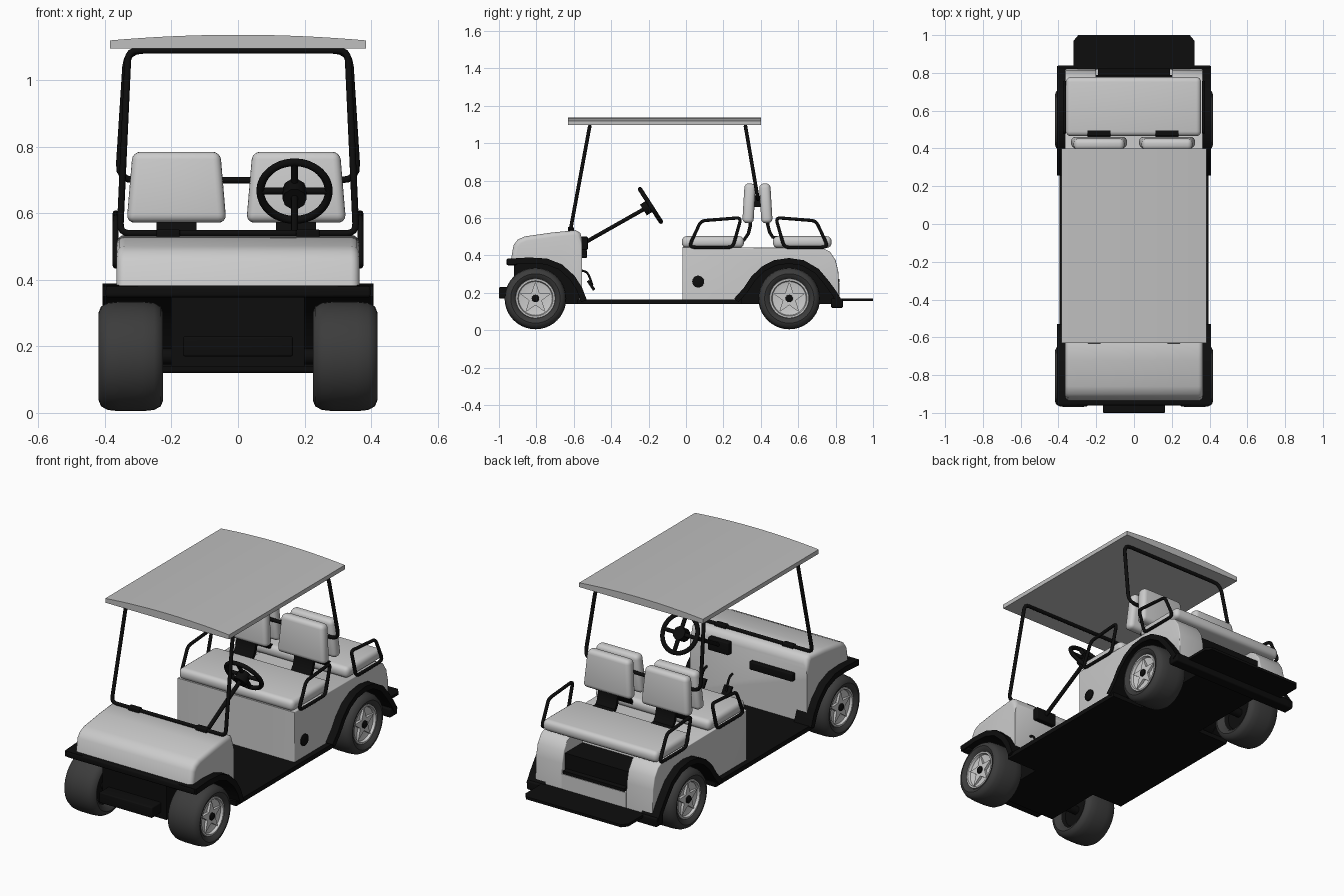
import bpy, bmesh, math
from mathutils import Vector, Matrix

if "Cube" in bpy.data.objects:
    bpy.data.objects.remove(bpy.data.objects["Cube"], do_unlink=True)


def material(name, value):
    m = bpy.data.materials.new(name)
    m.use_nodes = True
    color = (value, value, value, 1)
    m.diffuse_color = color
    m.node_tree.nodes["Principled BSDF"].inputs["Base Color"].default_value = color
    return m


BODY = material("body_light_grey", 0.6)
ROOF = material("roof_grey", 0.52)
BLACK = material("trim_black", 0.004)
TIRE = material("tire_dark_grey", 0.045)


def finish(name, bm, mat, under=None):
    """Turn a bmesh into an object; 'under' colours downward faces."""
    bmesh.ops.recalc_face_normals(bm, faces=bm.faces)
    if under:
        for f in bm.faces:
            f.material_index = int(f.normal.z < -0.15)
    me = bpy.data.meshes.new(name)
    bm.to_mesh(me)
    bm.free()
    me.materials.append(mat)
    if under:
        me.materials.append(under)
    ob = bpy.data.objects.new(name, me)
    bpy.context.collection.objects.link(ob)
    bpy.ops.object.select_all(action='DESELECT')
    ob.select_set(True)
    bpy.context.view_layer.objects.active = ob
    bpy.ops.object.shade_smooth_by_angle(angle=math.radians(40))
    return ob


def bevel(bm, edges, width):
    bmesh.ops.bevel(bm, geom=edges, offset=width, segments=4, profile=0.5,
                    affect='EDGES', clamp_overlap=True)


def box(name, lo, hi, mat, round_=0.0, taper=1.0, lean=0.0):
    bm = bmesh.new()
    bmesh.ops.create_cube(bm, size=1)
    lo, hi = Vector(lo), Vector(hi)
    for v in bm.verts:
        if v.co.z > 0:
            v.co.x *= taper
        v.co = Vector(a * b for a, b in zip(v.co, hi - lo))
    if round_:
        bevel(bm, bm.edges[:], round_)
    bmesh.ops.transform(bm, verts=bm.verts,
                        matrix=Matrix.Translation((lo + hi) / 2) @ Matrix.Rotation(lean, 4, 'X'))
    return finish(name, bm, mat)


def extrude(name, pts, a, b, mat, axis='X', under=None, rule=None, width=0.02):
    """Extrude a profile, (y, z) along x or (x, z) along y."""
    bm = bmesh.new()
    put = (lambda p, t: (t, p[0], p[1])) if axis == 'X' else (lambda p, t: (p[0], t, p[1]))
    ends = [[bm.verts.new(put(p, t)) for p in pts] for t in (a, b)]
    for ring in ends:
        bm.faces.new(ring)
    for i in range(len(pts)):
        j = (i + 1) % len(pts)
        bm.faces.new((ends[0][i], ends[0][j], ends[1][j], ends[1][i]))
    bmesh.ops.recalc_face_normals(bm, faces=bm.faces)
    if rule:
        bevel(bm, [e for e in bm.edges if rule((e.verts[0].co + e.verts[1].co) / 2)], width)
    return finish(name, bm, mat, under)


def strip(name, path, thick, a, b, mat):
    """Bent plate that follows a (y, z) path."""
    outer = []
    for i, p in enumerate(path):
        q0, q1 = path[max(i - 1, 0)], path[min(i + 1, len(path) - 1)]
        d = Vector((q1[0] - q0[0], q1[1] - q0[1])).normalized()
        outer.append((p[0] - d.y * thick, p[1] + d.x * thick))
    return extrude(name, list(path) + outer[::-1], a, b, mat)


def tube(name, pts, radius, mat, corner=0.03, closed=False):
    """Round bar along a path with rounded corners."""
    pts = [Vector(p) for p in pts]
    out, n = [], len(pts)
    for i, p in enumerate(pts):
        if not closed and i in (0, n - 1):
            out.append(p)
            continue
        u, v = pts[i - 1] - p, pts[(i + 1) % n] - p
        s = p + u.normalized() * min(corner, u.length * 0.45)
        e = p + v.normalized() * min(corner, v.length * 0.45)
        for k in range(5):
            t = k / 4
            out.append(s * (1 - t) ** 2 + p * 2 * t * (1 - t) + e * t * t)
    cu = bpy.data.curves.new(name, 'CURVE')
    cu.dimensions = '3D'
    cu.bevel_depth = radius
    cu.bevel_resolution = 3
    cu.use_fill_caps = True
    sp = cu.splines.new('POLY')
    sp.points.add(len(out) - 1)
    for q, p in zip(sp.points, out):
        q.co = (*p, 1)
    sp.use_cyclic_u = closed
    cu.materials.append(mat)
    ob = bpy.data.objects.new(name, cu)
    bpy.context.collection.objects.link(ob)
    return ob


def lathe(name, profile, centre, mat, side=1, steps=40):
    """Revolve an (offset, radius) profile about a sideways axle."""
    bm = bmesh.new()
    vs = [bm.verts.new((x * side, 0, r)) for x, r in profile]
    es = [bm.edges.new(p) for p in zip(vs, vs[1:])]
    bmesh.ops.spin(bm, geom=vs + es, axis=(1, 0, 0), cent=(0, 0, 0),
                   angle=math.tau, steps=steps)
    bmesh.ops.remove_doubles(bm, verts=bm.verts, dist=0.0005)
    bmesh.ops.translate(bm, verts=bm.verts, vec=centre)
    return finish(name, bm, mat)


# Roof with an arched top
arch = [(0.385 * k / 8, 1.137 - 0.017 * (k / 8) ** 2) for k in range(8, -9, -1)]
extrude("roof", [(-0.385, 1.096), (0.385, 1.096)] + arch, -0.63, 0.40, ROOF, 'Y')

# Front cowl and its wheel arches
front_arch = [(-0.955, 0.35), (-0.84, 0.357), (-0.75, 0.352), (-0.68, 0.325),
              (-0.62, 0.27), (-0.585, 0.215), (-0.56, 0.15)]
cowl = [(-0.555, 0.16), (-0.555, 0.49), (-0.565, 0.52), (-0.59, 0.535), (-0.72, 0.522),
        (-0.86, 0.502), (-0.90, 0.485), (-0.922, 0.455), (-0.938, 0.365)]
extrude("front_cowl", cowl + front_arch[1:-1], -0.365, 0.365, BODY, under=BLACK,
        rule=lambda c: abs(c.x) > 0.36 and c.z > 0.38, width=0.025)
box("front_lip", (-0.40, -0.96, 0.347), (0.40, -0.90, 0.383), BLACK, 0.01)
box("front_chassis", (-0.2, -0.92, 0.14), (0.2, -0.57, 0.36), BLACK)
box("front_bumper", (-0.165, -1.0, 0.17), (0.165, -0.9, 0.23), BLACK, 0.006)

# Floor, rear chassis and step
box("floor", (-0.395, -0.58, 0.14), (0.395, 0.30, 0.165), BLACK)
box("rear_chassis", (-0.2, 0.28, 0.14), (0.2, 0.79, 0.36), BLACK)
box("rear_bumper", (-0.405, 0.775, 0.12), (0.405, 0.84, 0.17), BLACK, 0.008)
step = bmesh.new()
outline = [(-0.32, 0.8), (0.32, 0.8), (0.32, 0.97), (0.295, 1.0), (-0.295, 1.0), (-0.32, 0.97)]
step_face = step.faces.new([step.verts.new((x, y, 0.155)) for x, y in outline])
raised = bmesh.ops.extrude_face_region(step, geom=[step_face])["geom"]
bmesh.ops.translate(step, vec=(0, 0, 0.015),
                    verts=[g for g in raised if isinstance(g, bmesh.types.BMVert)])
finish("rear_step", step, BLACK)

# Rear body: two side sections and a recessed middle
rear_arch = [(0.28, 0.15), (0.33, 0.205), (0.37, 0.265), (0.42, 0.315), (0.48, 0.346),
             (0.55, 0.356), (0.62, 0.346), (0.69, 0.305), (0.74, 0.245), (0.78, 0.19), (0.81, 0.14)]
base = [(0.28, 0.165), (-0.02, 0.165), (-0.02, 0.445)]
tail = [(0.73, 0.44), (0.77, 0.42), (0.80, 0.375), (0.815, 0.31), (0.82, 0.165)]
for s, side in ((1, "left"), (-1, "right")):
    extrude("rear_body_" + side, base + tail + rear_arch[-2:0:-1], s * 0.2, s * 0.365, BODY,
            under=BLACK, width=0.022, rule=lambda c: (abs(c.x) > 0.36 and
            (c.z > 0.4 or c.y < 0 or c.y > 0.75)) or (abs(c.x) < 0.21 and c.y > 0.77))
extrude("rear_body_middle", base + [(0.62, 0.44), (0.65, 0.27), (0.82, 0.255), (0.82, 0.165)],
        -0.2, 0.2, BODY)
box("rear_foot_mat", (-0.19, 0.65, 0.258), (0.19, 0.822, 0.275), BLACK)

# Fenders, wheels and arm rails, mirrored
tire = [(-0.07, 0.1), (-0.088, 0.112), (-0.097, 0.132), (-0.09, 0.15), (-0.07, 0.161),
        (-0.035, 0.165)]
tire += [(-x, r) for x, r in reversed(tire)]
rim = [(0.074, 0.108), (0.084, 0.104), (0.084, 0.095), (0.07, 0.09), (0.062, 0.05), (0.066, 0.0)]
rail = [(0.022, 0.46), (0.08, 0.585), (0.295, 0.602), (0.25, 0.443), (0.03, 0.443)]
for s, side in ((1, "left"), (-1, "right")):
    strip("front_fender_" + side, front_arch, 0.032, s * 0.3, s * 0.408, BLACK)
    strip("rear_fender_" + side, rear_arch, 0.03, s * 0.3, s * 0.408, BLACK)
    for y, end in ((-0.805, "front"), (0.552, "rear")):
        tag = end + "_" + side
        c = (s * 0.322, y, 0.17)
        lathe("tire_" + tag, tire, c, TIRE, s)
        lathe("rim_" + tag, rim, c, BODY, s)
        lathe("wheel_back_" + tag, [(-0.07, 0.105), (-0.05, 0.09), (-0.05, 0)], c, BLACK, s)
        star = []
        for k in range(10):
            r, a = (0.036 if k % 2 else 0.092), math.tau * k / 10
            star.append((y + r * math.sin(a), 0.17 + r * math.cos(a)))
        extrude("wheel_star_" + tag, star, s * 0.38, s * 0.399, BODY)
        lathe("hub_" + tag, [(0.06, 0.02), (0.084, 0.02), (0.088, 0.015), (0.088, 0)],
              c, BLACK, s, 16)
    for name, flip in (("front", False), ("rear", True)):
        pts = [(s * 0.368, 0.775 - y if flip else y, z) for y, z in rail]
        tube(name + "_arm_rail_" + side, pts, 0.009, BLACK, 0.025, True)
for y, end in ((-0.805, "front"), (0.552, "rear")):
    tube(end + "_axle", [(-0.28, y, 0.17), (0.28, y, 0.17)], 0.025, BLACK)

# Seats with backrests and brackets
box("front_seat", (-0.36, -0.022, 0.44), (0.355, 0.31, 0.503), BODY, 0.026)
box("rear_seat", (-0.36, 0.465, 0.44), (0.355, 0.778, 0.503), BODY, 0.026)
bracket = [(0.335, 0.62), (0.335, 0.56), (0.325, 0.52), (0.305, 0.49), (0.27, 0.485)]
for x, side in ((0.175, "left"), (-0.185, "right")):
    box("front_backrest_" + side, (x - 0.15, 0.307, 0.572), (x + 0.15, 0.367, 0.785),
        BODY, 0.024, 0.88, -0.06)
    box("rear_backrest_" + side, (x - 0.15, 0.397, 0.572), (x + 0.15, 0.457, 0.785),
        BODY, 0.024, 0.88, 0.06)
    strip("front_bracket_" + side, bracket, 0.018, x - 0.06, x + 0.06, BLACK)
    strip("rear_bracket_" + side, [(0.764 - y, z) for y, z in bracket], 0.018,
          x - 0.06, x + 0.06, BLACK)
    box("backrest_mount_" + side, (x - 0.04, 0.355, 0.66), (x + 0.04, 0.41, 0.72), BLACK)

# Roof frames
tube("front_frame", [(-0.355, -0.617, 0.54), (0.355, -0.617, 0.54), (0.33, -0.515, 1.09),
                     (-0.33, -0.515, 1.09)], 0.01, BLACK, 0.03, True)
tube("rear_frame", [(-0.36, 0.385, 0.70), (0.36, 0.385, 0.70), (0.335, 0.318, 1.09),
                    (-0.335, 0.318, 1.09)], 0.01, BLACK, 0.05, True)
for x in (-0.21, 0.21):
    box("frame_clamp", (x - 0.035, -0.632, 0.525), (x + 0.035, -0.6, 0.552), BLACK, 0.005)

# Steering wheel, column and dashboard fittings
hub = Vector((0.17, -0.19, 0.667))
axis = Vector((0, 0.84, 0.54)).normalized()
across, up = Vector((1, 0, 0)), Vector((0, -0.54, 0.84)).normalized()
ring = [hub + 0.103 * (across * math.cos(math.tau * k / 32) + up * math.sin(math.tau * k / 32))
        for k in range(32)]
tube("steering_rim", ring, 0.012, BLACK, 0.005, True)
for d in (across, up):
    tube("steering_spokes", [hub - d * 0.1, hub + d * 0.1], 0.011, BLACK)
tube("steering_hub", [hub - axis * 0.045, hub + axis * 0.012], 0.036, BLACK)
tube("steering_column", [hub, (0.17, -0.565, 0.455)], 0.011, BLACK)
box("column_mount", (0.105, -0.56, 0.43), (0.235, -0.525, 0.5), BLACK, 0.006)
box("dash_tray", (-0.29, -0.56, 0.385), (-0.02, -0.53, 0.43), BLACK, 0.006)
for x in (0.1, 0.26):
    tube("pedal_arm", [(x, -0.56, 0.32), (x, -0.525, 0.31), (x, -0.5, 0.24)], 0.006, BLACK)
    box("pedal", (x - 0.025, -0.515, 0.21), (x + 0.025, -0.5, 0.27), BLACK, 0.003, lean=0.6)

# Filler cap on one side
lathe("filler_cap", [(0, 0.032), (0.01, 0.032), (0.014, 0.026), (0.014, 0)],
      (0.362, 0.065, 0.26), BLACK, 1, 24)
